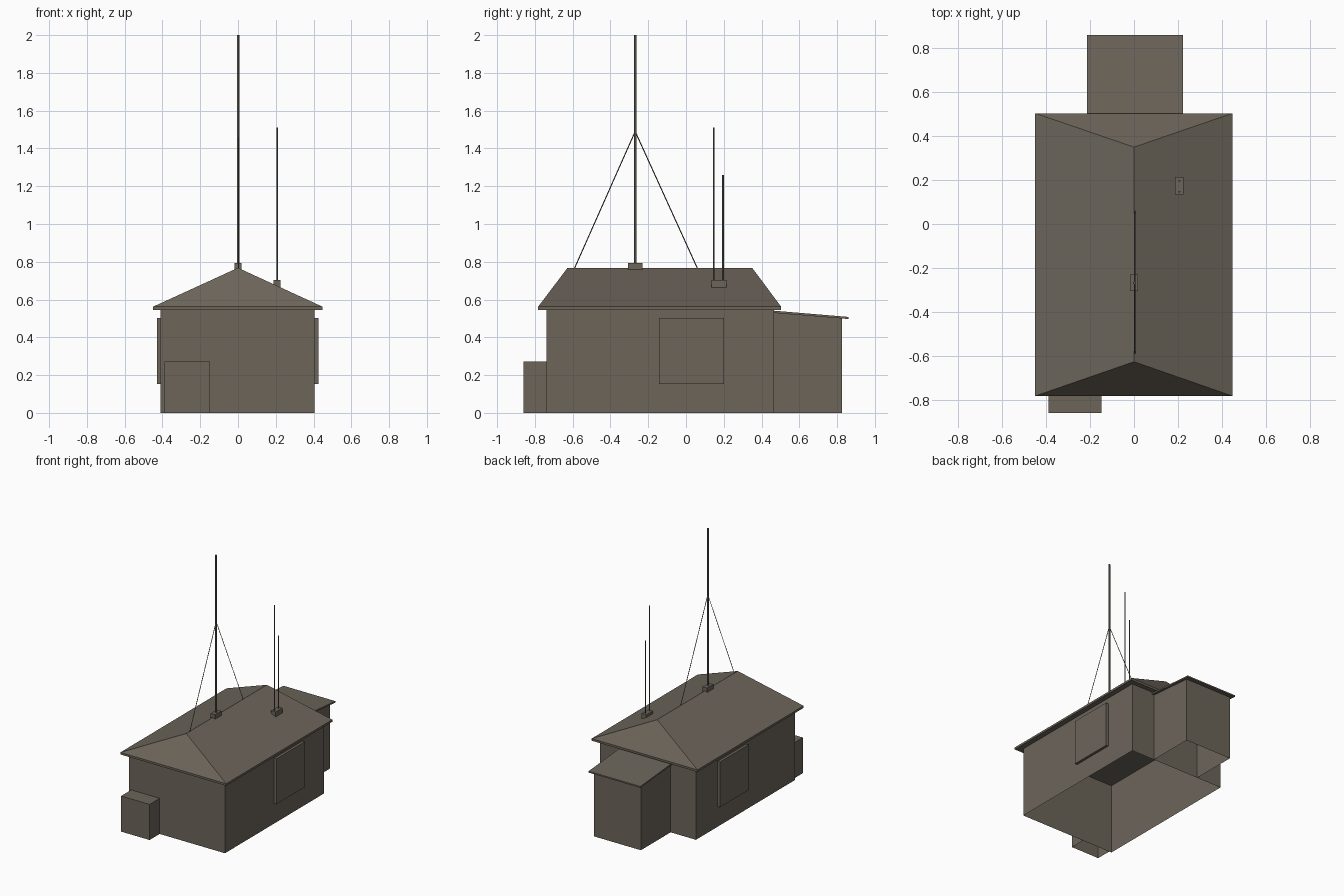
import bpy
import bmesh
from mathutils import Vector

if "Cube" in bpy.data.objects:
    bpy.data.objects.remove(bpy.data.objects["Cube"])

mat = bpy.data.materials.new("drab_brown")
mat.diffuse_color = (0.150, 0.130, 0.102, 1)
mat.use_nodes = True
mat.node_tree.nodes["Principled BSDF"].inputs["Base Color"].default_value = mat.diffuse_color


def finish(name, bm):
    bmesh.ops.recalc_face_normals(bm, faces=bm.faces)
    me = bpy.data.meshes.new(name)
    bm.to_mesh(me)
    bm.free()
    me.materials.append(mat)
    ob = bpy.data.objects.new(name, me)
    bpy.context.collection.objects.link(ob)
    return ob


def prism(name, profile, x0, x1, open_bottom=False):
    """Extrude a (y, z) outline along x; optionally leave out faces on the ground."""
    bm = bmesh.new()
    a = [bm.verts.new((x0, y, z)) for y, z in profile]
    b = [bm.verts.new((x1, y, z)) for y, z in profile]
    n = len(profile)
    bm.faces.new(a)
    bm.faces.new(b[::-1])
    for i in range(n):
        j = (i + 1) % n
        bm.faces.new((a[i], a[j], b[j], b[i]))
    bmesh.ops.recalc_face_normals(bm, faces=bm.faces)
    if open_bottom:
        ground = [f for f in bm.faces if all(v.co.z < 1e-5 for v in f.verts)]
        bmesh.ops.delete(bm, geom=ground, context='FACES_ONLY')
    return finish(name, bm)


def box(name, x0, x1, y0, y1, z0, z1, open_bottom=False):
    return prism(name, [(y0, z0), (y1, z0), (y1, z1), (y0, z1)], x0, x1, open_bottom)


def rod(name, start, end, radius, sides=6):
    p, q = Vector(start), Vector(end)
    bm = bmesh.new()
    bmesh.ops.create_cone(bm, cap_ends=True, segments=sides, radius1=radius,
                          radius2=radius, depth=(q - p).length)
    rot = (q - p).to_track_quat('Z', 'Y').to_matrix()
    for v in bm.verts:
        v.co = rot @ v.co + (p + q) / 2
    return finish(name, bm)


# Shelter walls, front cabinet and rear annex (open underneath)
box("main_walls", -0.41, 0.406, -0.738, 0.465, 0, 0.548, True)
box("front_cabinet", -0.39, -0.148, -0.86, -0.738, 0, 0.273, True)
prism("annex_walls", [(0.465, 0), (0.825, 0), (0.825, 0.503), (0.465, 0.532)],
      -0.195, 0.205, True)

# Lean-to roof of the annex
prism("annex_roof", [(0.465, 0.529), (0.86, 0.497), (0.86, 0.508), (0.465, 0.541)],
      -0.215, 0.224)

# Hipped main roof with a thin eave
bm = bmesh.new()
corners = [(-0.45, -0.783), (0.448, -0.783), (0.448, 0.504), (-0.45, 0.504)]
low = [bm.verts.new((x, y, 0.546)) for x, y in corners]
top = [bm.verts.new((x, y, 0.562)) for x, y in corners]
r0 = bm.verts.new((0, -0.627, 0.768))
r1 = bm.verts.new((0, 0.35, 0.768))
bm.faces.new(low[::-1])
for i in range(4):
    j = (i + 1) % 4
    bm.faces.new((low[i], low[j], top[j], top[i]))
bm.faces.new((top[0], top[1], r0))
bm.faces.new((top[1], top[2], r1, r0))
bm.faces.new((top[2], top[3], r1))
bm.faces.new((top[3], top[0], r0, r1))
finish("hip_roof", bm)

# Side panels
for side, x0, x1 in (("left", -0.43, -0.41), ("right", 0.406, 0.426)):
    box(side + "_panel", x0, x1, -0.143, 0.201, 0.154, 0.502)

# Tall mast with base and two stay wires
box("mast_base", -0.018, 0.019, -0.306, -0.23, 0.755, 0.794)
rod("mast", (0.002, -0.269, 0.78), (0.002, -0.269, 2.0), 0.007)
for label, y in (("front", -0.59), ("back", 0.06)):
    rod(label + "_stay_wire", (0.003, -0.269, 1.49), (0.003, y, 0.766), 0.0028, 4)

# Pair of whip antennas on the right slope
box("antenna_base", 0.187, 0.226, 0.134, 0.215, 0.662, 0.703)
for label, y, z in (("tall", 0.147, 1.51), ("short", 0.196, 1.26)):
    rod(label + "_antenna", (0.207, y, 0.69), (0.207, y, z), 0.0045)
